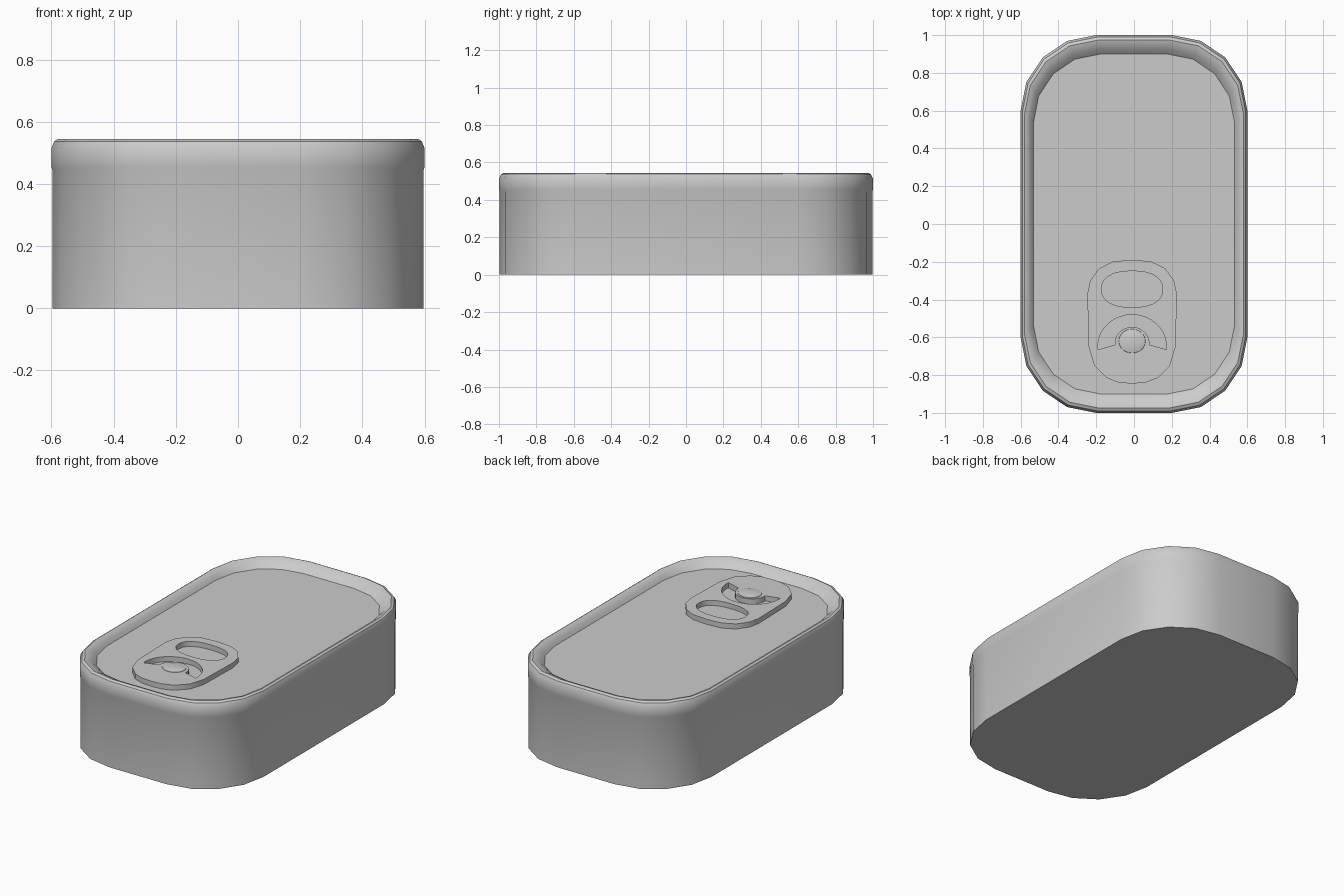
import bpy, bmesh
from math import sin, cos, pi, radians

if "Cube" in bpy.data.objects:
    bpy.data.objects.remove(bpy.data.objects["Cube"])

def finish(ob, angle=30):
    bpy.ops.object.select_all(action='DESELECT')
    bpy.context.view_layer.objects.active = ob
    ob.select_set(True)
    if ob.type == 'CURVE':
        bpy.ops.object.convert(target='MESH')
    bpy.ops.object.shade_smooth_by_angle(angle=radians(angle))

def outline():
    # rounded rectangle, four segments per corner
    pts = []
    for k, (sx, sy) in enumerate([(1, 1), (-1, 1), (-1, -1), (1, -1)]):
        for i in range(5):
            a = k * pi / 2 + i * pi / 8
            pts.append((0.2 * sx + 0.4 * cos(a), 0.6 * sy + 0.4 * sin(a)))
    return pts

# Can body: outline lofted through an (x scale, y scale, z) profile
profile = [(0.995, 0.997, 0), (0.995, 0.997, 0.445), (1, 1, 0.455), (1, 1, 0.515),
           (0.985, 0.989, 0.537), (0.965, 0.973, 0.545), (0.94, 0.955, 0.54),
           (0.91, 0.925, 0.523), (0.886, 0.9, 0.5)]
bm = bmesh.new()
rings = [[bm.verts.new((x * sx, y * sy, z)) for x, y in outline()] for sx, sy, z in profile]
n = len(rings[0])
for lo, hi in zip(rings, rings[1:]):
    for i in range(n):
        j = (i + 1) % n
        bm.faces.new((lo[i], lo[j], hi[j], hi[i]))
bm.faces.new(rings[0][::-1])   # base
bm.faces.new(rings[-1])        # recessed lid
me = bpy.data.meshes.new("can_body")
bm.to_mesh(me)
bm.free()
body = bpy.data.objects.new("can_body", me)
bpy.context.collection.objects.link(body)
finish(body)

# Pull tab: filled outline with a finger hole and a crescent slot
CX = -0.01
half = [(0, -0.845), (0.07, -0.84), (0.135, -0.815), (0.2, -0.75), (0.23, -0.65),
        (0.237, -0.37), (0.222, -0.30), (0.175, -0.235), (0.10, -0.198), (0, -0.19)]
rim = half + [(-x, y) for x, y in half[-2:0:-1]]

def power(v, p):
    return abs(v) ** p * (1 if v >= 0 else -1)

hole = [(0.162 * power(cos(t), 0.85), -0.345 + 0.096 * power(sin(t), 0.85))
        for t in [2 * pi * i / 28 for i in range(28)]]
arc = [radians(-5 + 190 * i / 18) for i in range(19)]
slot = [(0.182 * cos(t), -0.65 + 0.17 * sin(t)) for t in arc]
slot += [(0.092 * cos(t), -0.632 + 0.087 * sin(t)) for t in reversed(arc)]

cu = bpy.data.curves.new("pull_tab", 'CURVE')
cu.dimensions = '2D'
cu.fill_mode = 'BOTH'
cu.extrude = 0.016
for loop in (rim, hole, slot):
    sp = cu.splines.new('POLY')
    sp.points.add(len(loop) - 1)
    for p, (x, y) in zip(sp.points, loop):
        p.co = (x, y, 0, 1)
    sp.use_cyclic_u = True
tab = bpy.data.objects.new("pull_tab", cu)
tab.location = (CX, 0, 0.517)
bpy.context.collection.objects.link(tab)
finish(tab)

# Rivet: short post with a domed head
bm = bmesh.new()
prof = [(0.06, 0.5), (0.06, 0.522), (0.075, 0.527), (0.07, 0.535), (0.045, 0.541)]
N = 20
rings = [[bm.verts.new((CX + r * cos(2 * pi * i / N), -0.62 + r * 0.9 * sin(2 * pi * i / N), z))
          for i in range(N)] for r, z in prof]
for lo, hi in zip(rings, rings[1:]):
    for i in range(N):
        j = (i + 1) % N
        bm.faces.new((lo[i], lo[j], hi[j], hi[i]))
bm.faces.new(rings[-1])
me = bpy.data.meshes.new("rivet")
bm.to_mesh(me)
bm.free()
rivet = bpy.data.objects.new("rivet", me)
bpy.context.collection.objects.link(rivet)
finish(rivet, 40)
